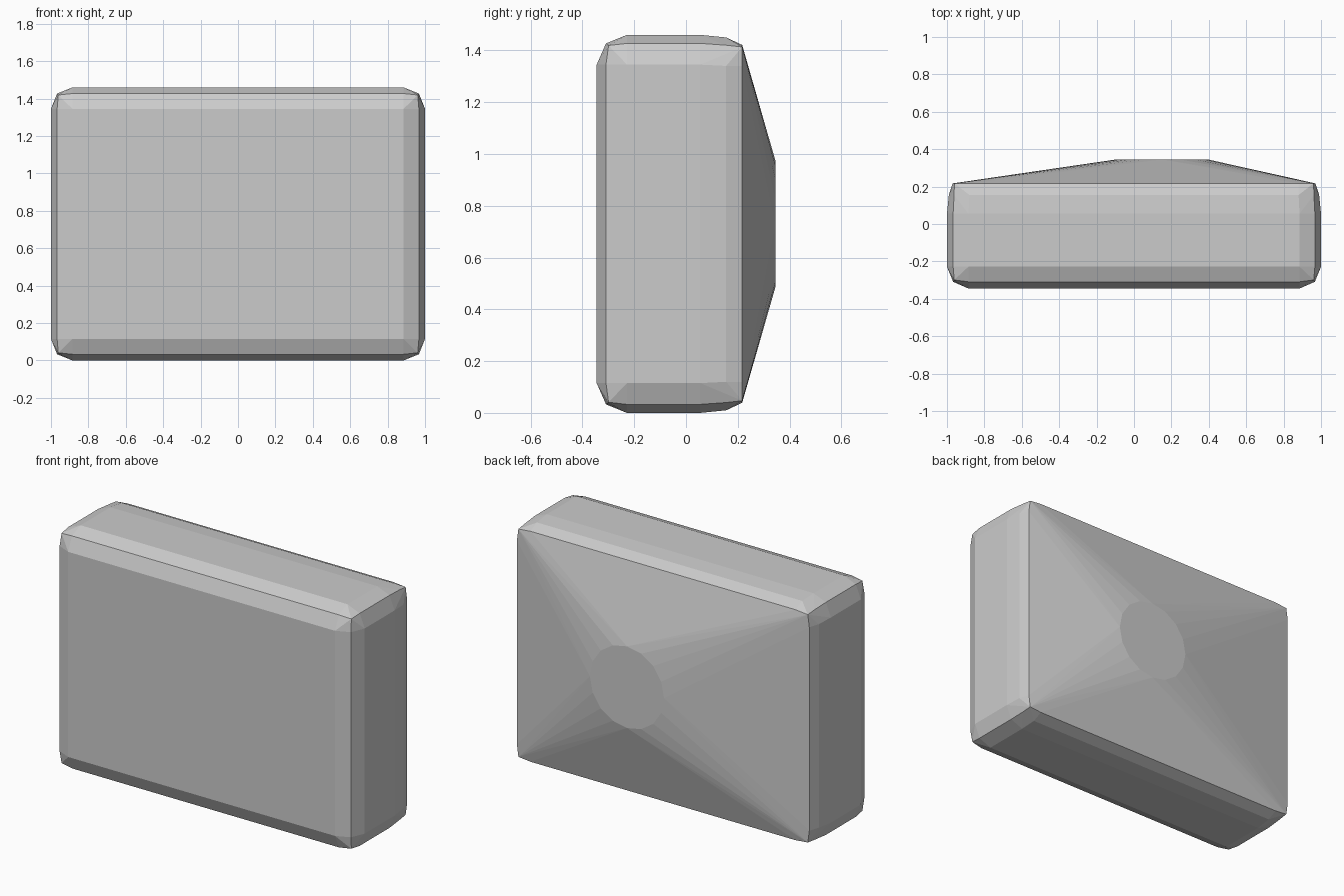
import bpy, bmesh
from math import sin, cos, pi, radians

if "Cube" in bpy.data.objects:
    bpy.data.objects.remove(bpy.data.objects["Cube"])

CENTRE_Z = 0.73
bm = bmesh.new()


def ring(y, corner):
    """Mirror the (x, z) corner points into all four quadrants at depth y."""
    for x, z in corner:
        for sx in (-1, 1):
            for sz in (-1, 1):
                bm.verts.new((sx * x, y, CENTRE_Z + sz * z))


# Rounded casing: two-segment bevels at the front, softer taper at the back
full = [(1.0, 0.615), (0.967, 0.697), (0.885, 0.73)]
ring(-0.345, [(0.885, 0.615)])
ring(-0.309, [(0.967, 0.615), (0.885, 0.697)])
ring(-0.299, [(0.961, 0.689)])
ring(-0.228, full)
ring(0.055, full)
ring(0.155, [(0.99, 0.61), (0.962, 0.69), (0.88, 0.72)])
ring(0.217, [(0.97, 0.61), (0.96, 0.683), (0.88, 0.691)])

# Off-centre round plateau on the back
SIDES = 16
for i in range(SIDES):
    a = 2 * pi * i / SIDES
    bm.verts.new((0.15 + 0.246 * cos(a), 0.345, CENTRE_Z + 0.245 * sin(a)))

# Wrap the sections in one faceted skin
hull = bmesh.ops.convex_hull(bm, input=bm.verts[:])
loose = {g for g in hull["geom_interior"] + hull["geom_unused"]
         if isinstance(g, bmesh.types.BMVert)}
bmesh.ops.delete(bm, geom=list(loose), context='VERTS')
bmesh.ops.dissolve_limit(bm, angle_limit=radians(0.5),
                         verts=bm.verts[:], edges=bm.edges[:])
bmesh.ops.recalc_face_normals(bm, faces=bm.faces[:])

mesh = bpy.data.meshes.new("casing")
bm.to_mesh(mesh)
bm.free()
bpy.context.collection.objects.link(bpy.data.objects.new("casing", mesh))
